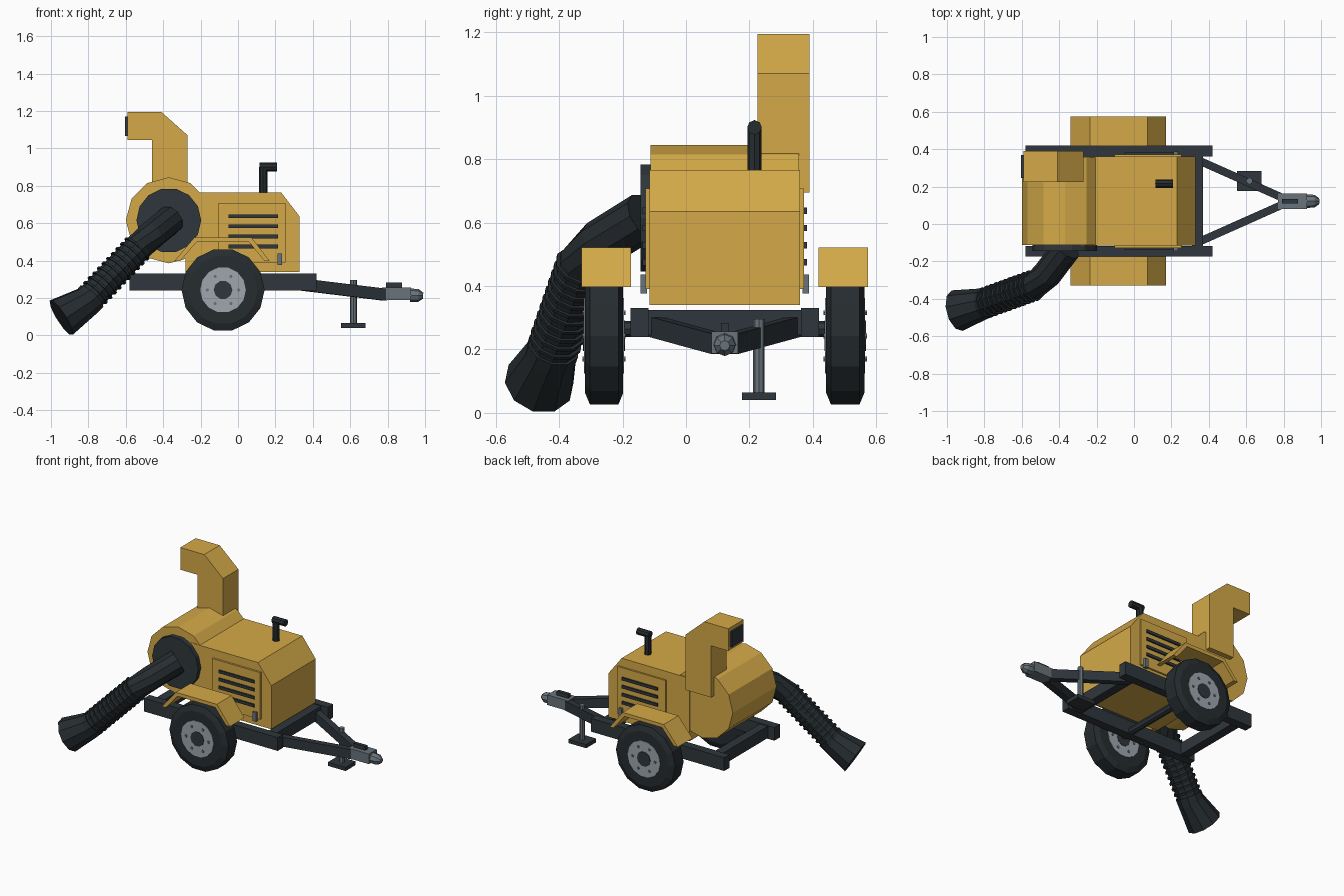
import bpy, bmesh, math
from mathutils import Vector, Matrix

if "Cube" in bpy.data.objects:
    bpy.data.objects.remove(bpy.data.objects["Cube"])

MID = 0.122  # centre line of the trailer in y


def material(name, r, g, b):
    m = bpy.data.materials.new(name)
    m.use_nodes = True
    m.diffuse_color = (r, g, b, 1)
    m.node_tree.nodes["Principled BSDF"].inputs["Base Color"].default_value = (r, g, b, 1)
    return m


YELLOW = material("yellow paint", 0.66, 0.40, 0.065)
DARK = material("dark steel", 0.028, 0.037, 0.045)
RUBBER = material("black rubber", 0.019, 0.025, 0.029)
GREY = material("grey metal", 0.14, 0.175, 0.20)
RIM = material("light rim metal", 0.34, 0.38, 0.42)


def finish(bm, name, mat):
    bmesh.ops.recalc_face_normals(bm, faces=bm.faces)
    me = bpy.data.meshes.new(name)
    bm.to_mesh(me)
    bm.free()
    me.materials.append(mat)
    ob = bpy.data.objects.new(name, me)
    bpy.context.collection.objects.link(ob)
    return ob


def box(name, mat, x, y, z):
    bm = bmesh.new()
    size = [b - a for a, b in (x, y, z)]
    centre = [(a + b) / 2 for a, b in (x, y, z)]
    bmesh.ops.create_cube(bm, size=1, matrix=Matrix.Translation(centre) @ Matrix.Diagonal((*size, 1)))
    return finish(bm, name, mat)


def prism(name, mat, profile, y0, y1):
    """Extrude an x-z outline along y."""
    bm = bmesh.new()
    face = bm.faces.new([bm.verts.new((x, y0, z)) for x, z in profile])
    out = bmesh.ops.extrude_face_region(bm, geom=[face])["geom"]
    bmesh.ops.translate(bm, vec=(0, y1 - y0, 0), verts=[v for v in out if isinstance(v, bmesh.types.BMVert)])
    return finish(bm, name, mat)


def tube(name, mat, stations, sides=10):
    """Loft capped rings through (point, radius) stations."""
    pts = [Vector(p) for p, r in stations]
    bm = bmesh.new()
    rings = []
    for i, (p, r) in enumerate(stations):
        d = (pts[min(i + 1, len(pts) - 1)] - pts[max(i - 1, 0)]).normalized()
        up = Vector((0, 0, 1)) if abs(d.z) < 0.95 else Vector((1, 0, 0))
        u = d.cross(up).normalized()
        v = u.cross(d)
        rings.append([bm.verts.new(pts[i] + r * (math.cos(a) * u + math.sin(a) * v))
                      for a in (math.tau * k / sides for k in range(sides))])
    for a, b in zip(rings, rings[1:]):
        for k in range(sides):
            n = (k + 1) % sides
            bm.faces.new((a[k], a[n], b[n], b[k]))
    bm.faces.new(rings[0])
    bm.faces.new(rings[-1])
    return finish(bm, name, mat)


def rod(name, mat, a, b, r, sides=10):
    return tube(name, mat, [(a, r), (b, r)], sides)


def beam(name, mat, a, b, width, height):
    """Straight bar between two points with level sides."""
    a, b = Vector(a), Vector(b)
    d = (b - a).normalized()
    side = d.cross(Vector((0, 0, 1))).normalized()
    rot = Matrix((d, side, side.cross(d))).transposed().to_4x4()
    bm = bmesh.new()
    bmesh.ops.create_cube(bm, size=1, matrix=Matrix.Translation((a + b) / 2) @ rot
                          @ Matrix.Diagonal(((b - a).length, width, height, 1)))
    return finish(bm, name, mat)


def span(s, a, b):
    """Sideways range a..b measured outward from the centre line."""
    return tuple(sorted((MID + s * a, MID + s * b)))


# Engine housing and fan drum
prism("engine_housing", YELLOW,
      [(-0.28, 0.34), (0.33, 0.34), (0.33, 0.635), (0.23, 0.765), (-0.28, 0.765)], -0.115, 0.36)
FAN_X, FAN_Z = -0.37, 0.615
rod("fan_drum", YELLOW, (FAN_X, -0.112, FAN_Z), (FAN_X, 0.356, FAN_Z), 0.23, 12)
rod("inlet_plate", DARK, (FAN_X, -0.144, FAN_Z), (FAN_X, -0.11, FAN_Z), 0.173, 14)

# Discharge chute
prism("discharge_chute", YELLOW,
      [(-0.46, 0.695), (-0.27, 0.695), (-0.27, 1.07), (-0.41, 1.195),
       (-0.59, 1.195), (-0.59, 1.045), (-0.46, 1.045)], 0.225, 0.39)
box("chute_outlet", DARK, (-0.603, -0.585), (0.245, 0.37), (1.065, 1.17))

# Exhaust stack
rod("exhaust_pipe", RUBBER, (0.135, 0.216, 0.75), (0.135, 0.216, 0.9), 0.022, 8)
rod("exhaust_outlet", RUBBER, (0.115, 0.216, 0.9), (0.208, 0.216, 0.9), 0.023, 8)

# Parts on both sides
AXLE_X, AXLE_Z = -0.08, 0.243
for side, s in (("right", -1), ("left", 1)):
    box(side + "_rail", DARK, (-0.58, 0.42), span(s, 0.24, 0.297), (0.24, 0.33))
    box(side + "_side_panel", YELLOW, (-0.105, 0.255), span(s, 0.23, 0.25), (0.39, 0.708))
    for i in range(4):
        z = 0.475 + 0.054 * i
        box(f"{side}_vent_slat_{i + 1}", DARK, (-0.05, 0.215), span(s, 0.245, 0.259), (z - 0.01, z + 0.01))
    box(side + "_latch", GREY, (0.21, 0.235), span(s, 0.245, 0.266), (0.376, 0.437))
    prism(side + "_fender", YELLOW,
          [(-0.34, 0.397), (-0.235, 0.522), (0.073, 0.522), (0.17, 0.397),
           (0.142, 0.397), (0.06, 0.498), (-0.222, 0.498), (-0.31, 0.397)], *span(s, 0.295, 0.452))
    beam(side + "_drawbar", DARK, (0.33, MID + s * 0.225, 0.273), (0.79, MID + s * 0.02, 0.217), 0.042, 0.064)

    # Wheel: chamfered tyre, rim, hub and bolts
    def at(out, dx=0, dz=0):
        return (AXLE_X + dx, MID + s * out, AXLE_Z + dz)
    tube(side + "_tyre", RUBBER, [(at(0.32), 0.185), (at(0.335), 0.222), (at(0.425), 0.222), (at(0.44), 0.185)], 14)
    rod(side + "_rim", RIM, at(0.317), at(0.443), 0.122, 14)
    rod(side + "_hub", DARK, at(0.315), at(0.446), 0.05, 10)
    for i in range(6):
        a = math.tau * i / 6
        dx, dz = 0.084 * math.cos(a), 0.084 * math.sin(a)
        rod(f"{side}_wheel_bolt_{i + 1}", GREY, at(0.312, dx, dz), at(0.449, dx, dz), 0.009, 6)

# Chassis cross members and axle
for name, x in (("rear", -0.5), ("front", 0.34)):
    box(name + "_crossmember", DARK, (x - 0.03, x + 0.03), span(1, -0.25, 0.25), (0.245, 0.325))
rod("axle", DARK, (AXLE_X, MID - 0.33, 0.265), (AXLE_X, MID + 0.33, 0.265), 0.025, 8)

# Coupler and jack
box("coupler", GREY, (0.77, 0.925), (MID - 0.042, MID + 0.042), (0.188, 0.256))
tube("coupler_nose", GREY, [((0.92, MID, 0.215), 0.036), ((0.965, MID, 0.213), 0.034), ((0.99, MID, 0.212), 0.016)], 8)
box("coupler_handle", DARK, (0.79, 0.876), (MID - 0.012, MID + 0.012), (0.25, 0.283))
rod("jack_post", GREY, (0.617, 0.23, 0.05), (0.617, 0.23, 0.296), 0.018, 8)
box("jack_foot", DARK, (0.55, 0.683), (0.176, 0.283), (0.04, 0.065))

# Intake hose with ribs and a flared nozzle
start, bend = Vector((-0.36, -0.13, 0.62)), Vector((-0.5, -0.315, 0.505))
base, mouth = Vector((-0.79, -0.42, 0.2)), Vector((-0.945, -0.463, 0.095))
run = base - bend
tube("intake_hose", RUBBER, [(start, 0.078), (start.lerp(bend, 0.75), 0.078),
                             (bend + run * 0.1, 0.075), (base, 0.075)])
for i in range(10):
    c = bend + run * (0.14 + 0.085 * i)
    step = run.normalized() * 0.006
    rod(f"hose_rib_{i + 1}", RUBBER, c - step, c + step, 0.085)
tube("intake_nozzle", RUBBER, [(base - run * 0.03, 0.084), (base + run * 0.06, 0.084), (mouth, 0.112)])
